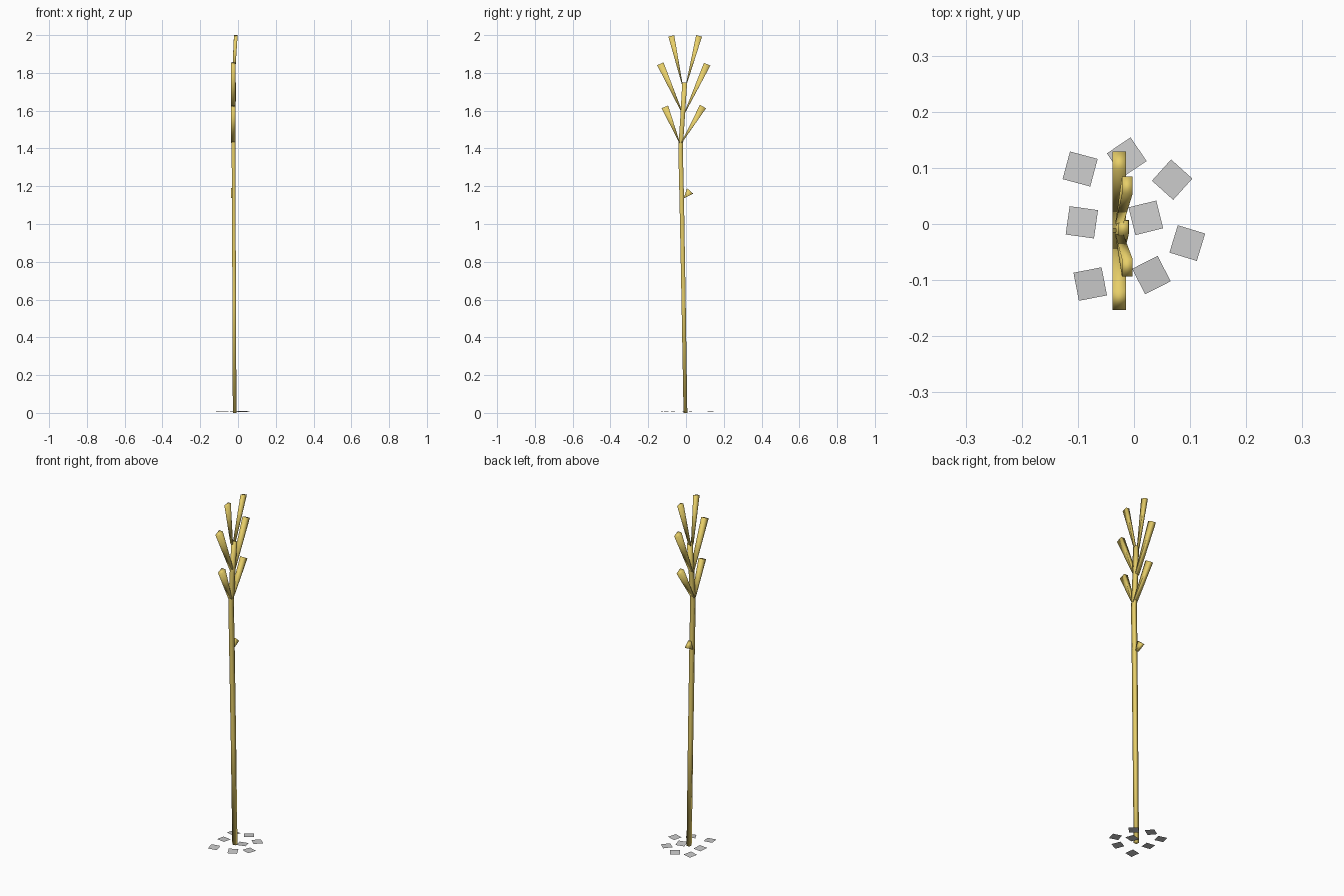
import bpy, bmesh, math, random
from mathutils import Vector, Matrix

if "Cube" in bpy.data.objects:
    bpy.data.objects.remove(bpy.data.objects["Cube"])

random.seed(4)
straw = bpy.data.materials.new("straw")
straw.diffuse_color = (0.80, 0.62, 0.14, 1)
straw.use_nodes = True
straw.node_tree.nodes["Principled BSDF"].inputs["Base Color"].default_value = straw.diffuse_color


def make_object(name, bm, material=None, smooth=False):
    mesh = bpy.data.meshes.new(name)
    bm.to_mesh(mesh)
    bm.free()
    if material:
        mesh.materials.append(material)
    for p in mesh.polygons:
        p.use_smooth = smooth
    obj = bpy.data.objects.new(name, mesh)
    bpy.context.collection.objects.link(obj)
    return obj


def loft(name, rings):
    """Skin a list of equal rings of points and cap both ends."""
    bm = bmesh.new()
    loops = [[bm.verts.new(p) for p in ring] for ring in rings]
    n = len(loops[0])
    for a, b in zip(loops, loops[1:]):
        for i in range(n):
            j = (i + 1) % n
            bm.faces.new((a[i], a[j], b[j], b[i]))
    bm.faces.new(loops[0][::-1])
    bm.faces.new(loops[-1])
    bmesh.ops.recalc_face_normals(bm, faces=bm.faces)
    return make_object(name, bm, straw, True)


# Stalk: slightly bent four-sided rod (x, y, z, half depth)
path = [(-0.018, -0.003, 0.0, 0.010), (-0.020, -0.013, 0.6, 0.011),
        (-0.023, -0.023, 1.15, 0.012), (-0.024, -0.029, 1.40, 0.012),
        (-0.023, -0.017, 1.58, 0.012), (-0.019, -0.007, 1.75, 0.013)]
corners = [(1, 1), (-1, 1), (-1, -1), (1, -1)]
loft("stalk", [[(x + 0.0095 * cx, y + r * cy, z) for cx, cy in corners]
               for x, y, z, r in path])


# Grains: wedges that widen from the stalk to a blunt tip
def grain(name, base, tip, tip_width, base_thick=0.024, tip_thick=0.024):
    base, tip = Vector(base), Vector(tip)
    d = (tip - base).normalized()
    side = d.cross(Vector((1, 0, 0))).normalized()

    def ring(c, w, t):
        s, x = side * w / 2, Vector((t / 2, 0, 0))
        return [c + s + x, c + s - x, c - s - x, c - s + x]
    loft(name, [ring(base, 0.004, base_thick), ring(tip, tip_width, tip_thick)])


X = -0.026
grain("lower_grain_right", (X, -0.024, 1.43), (X, 0.090, 1.622), 0.037)
grain("lower_grain_left", (X, -0.034, 1.43), (X, -0.112, 1.62), 0.037)
grain("middle_grain_right", (X, -0.006, 1.59), (X, 0.112, 1.846), 0.037)
grain("middle_grain_left", (X, -0.016, 1.58), (X, -0.136, 1.848), 0.037)
grain("upper_grain_right", (X, 0.002, 1.74), (-0.012, 0.069, 1.996), 0.032, 0.014, 0.019)
grain("upper_grain_left", (X, -0.020, 1.74), (-0.012, -0.078, 1.996), 0.032, 0.014, 0.019)
grain("stalk_bud", (-0.028, -0.010, 1.138), (-0.028, 0.022, 1.175), 0.044, 0.018, 0.018)

# Soil flakes: flat square pieces around the foot (x, y, turn in degrees)
flakes = [(-0.096, 0.098, -15), (-0.013, 0.119, 34), (0.068, 0.079, -42),
          (-0.093, 0.003, -8), (0.021, 0.011, 14), (0.095, -0.034, -17),
          (0.031, -0.091, 27), (-0.078, -0.107, 11)]
for x, y, turn in flakes:
    bm = bmesh.new()
    tilt = Matrix.Rotation(random.uniform(-0.08, 0.08), 4, 'X')
    bmesh.ops.create_grid(bm, x_segments=1, y_segments=1, size=0.0255,
                          matrix=Matrix.Translation((x, y, 0.007))
                          @ Matrix.Rotation(math.radians(turn), 4, 'Z') @ tilt)
    make_object("soil_flake", bm)
